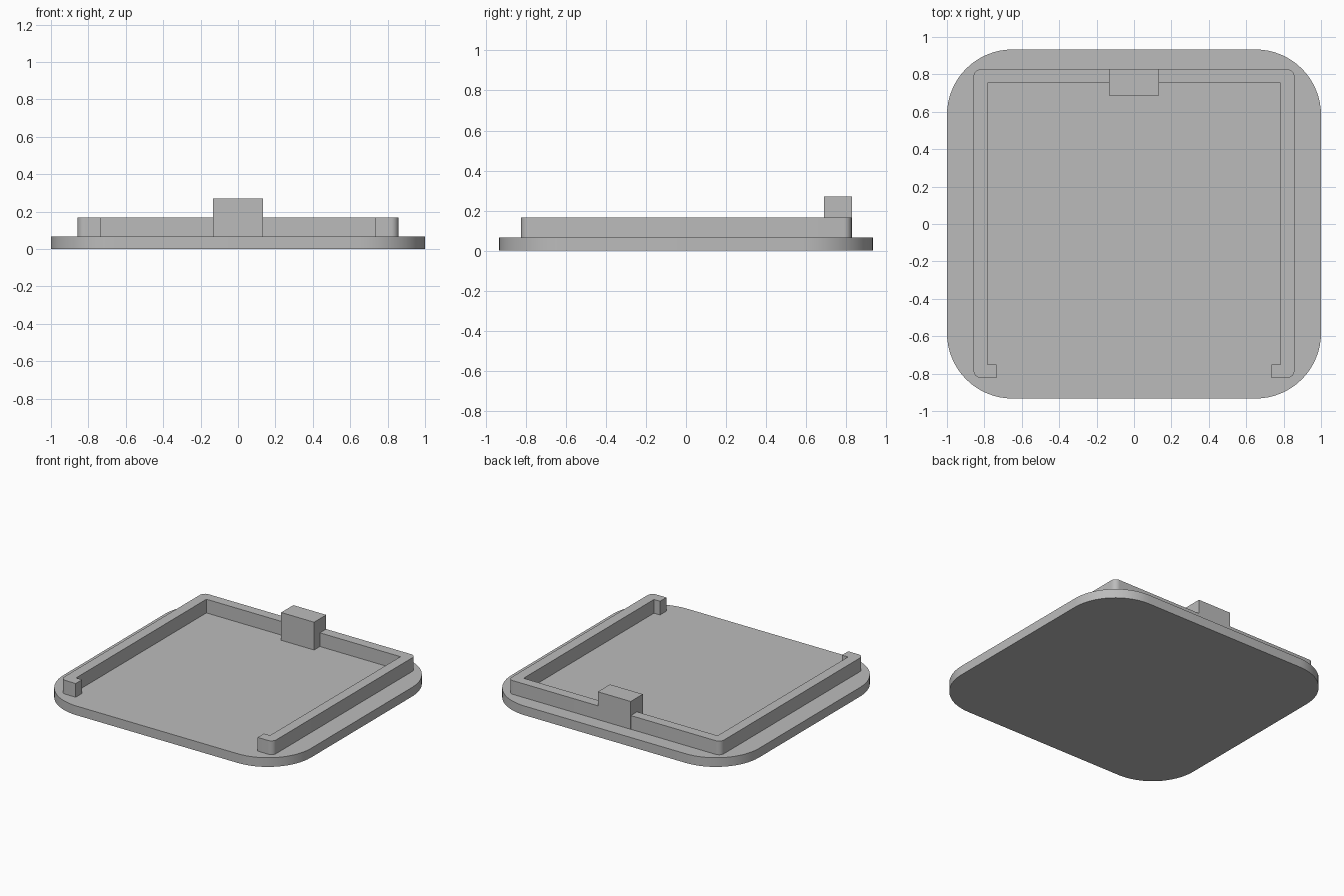
import bpy, bmesh, math
from mathutils import Vector

cube = bpy.data.objects.get("Cube")
if cube:
    bpy.data.objects.remove(cube, do_unlink=True)

grey = bpy.data.materials.new("plain grey")
grey.use_nodes = True
colour = (0.5, 0.5, 0.5, 1)
grey.diffuse_color = colour
grey.node_tree.nodes["Principled BSDF"].inputs["Base Color"].default_value = colour


def rounded(corners, segments):
    """Turn (x, y, radius) corners into an outline with filleted right angles."""
    outline = []
    for i, (x, y, r) in enumerate(corners):
        p = Vector((x, y))
        if not r:
            outline.append(p)
            continue
        to_prev = (Vector(corners[i - 1][:2]) - p).normalized() * r
        to_next = (Vector(corners[(i + 1) % len(corners)][:2]) - p).normalized() * r
        centre = p + to_prev + to_next
        for s in range(segments + 1):
            a = math.pi / 2 * s / segments
            outline.append(centre - to_next * math.cos(a) - to_prev * math.sin(a))
    return outline


def extrude(name, corners, bottom, top, segments=8):
    """Extrude a closed outline between two heights."""
    bm = bmesh.new()
    face = bm.faces.new([bm.verts.new((p.x, p.y, bottom)) for p in rounded(corners, segments)])
    up = bmesh.ops.extrude_face_region(bm, geom=[face])["geom"]
    verts = [v for v in up if isinstance(v, bmesh.types.BMVert)]
    bmesh.ops.translate(bm, verts=verts, vec=(0, 0, top - bottom))
    bmesh.ops.recalc_face_normals(bm, faces=bm.faces)
    mesh = bpy.data.meshes.new(name)
    bm.to_mesh(mesh)
    bm.free()
    mesh.materials.append(grey)
    obj = bpy.data.objects.new(name, mesh)
    bpy.context.collection.objects.link(obj)
    bpy.ops.object.select_all(action="DESELECT")
    obj.select_set(True)
    bpy.context.view_layer.objects.active = obj
    bpy.ops.object.shade_smooth_by_angle(angle=math.radians(30))
    return obj


def box(x, y0, y1):
    return [(-x, y0, 0), (x, y0, 0), (x, y1, 0), (-x, y1, 0)]


BASE_TOP = 0.067

# Base plate with large rounded corners
base = [(x, y, 0.35) for x, y, _ in box(1, -0.933, 0.933)]
extrude("base_plate", base, 0, BASE_TOP, 16)

# Raised rail, open at the front, with inward hooks at its ends
half = [(0.735, -0.823, 0), (0.858, -0.823, 0.04), (0.858, 0.827, 0.04)]
inner = [(0.784, 0.755, 0), (0.784, -0.75, 0), (0.735, -0.75, 0)]
mirror = lambda pts: [(-x, y, r) for x, y, r in reversed(pts)]
extrude("raised_rail", half + mirror(half) + mirror(inner) + inner, BASE_TOP, 0.167)

# Tall block in the middle of the back rail
extrude("back_block", box(0.133, 0.688, 0.828), BASE_TOP, 0.27)
